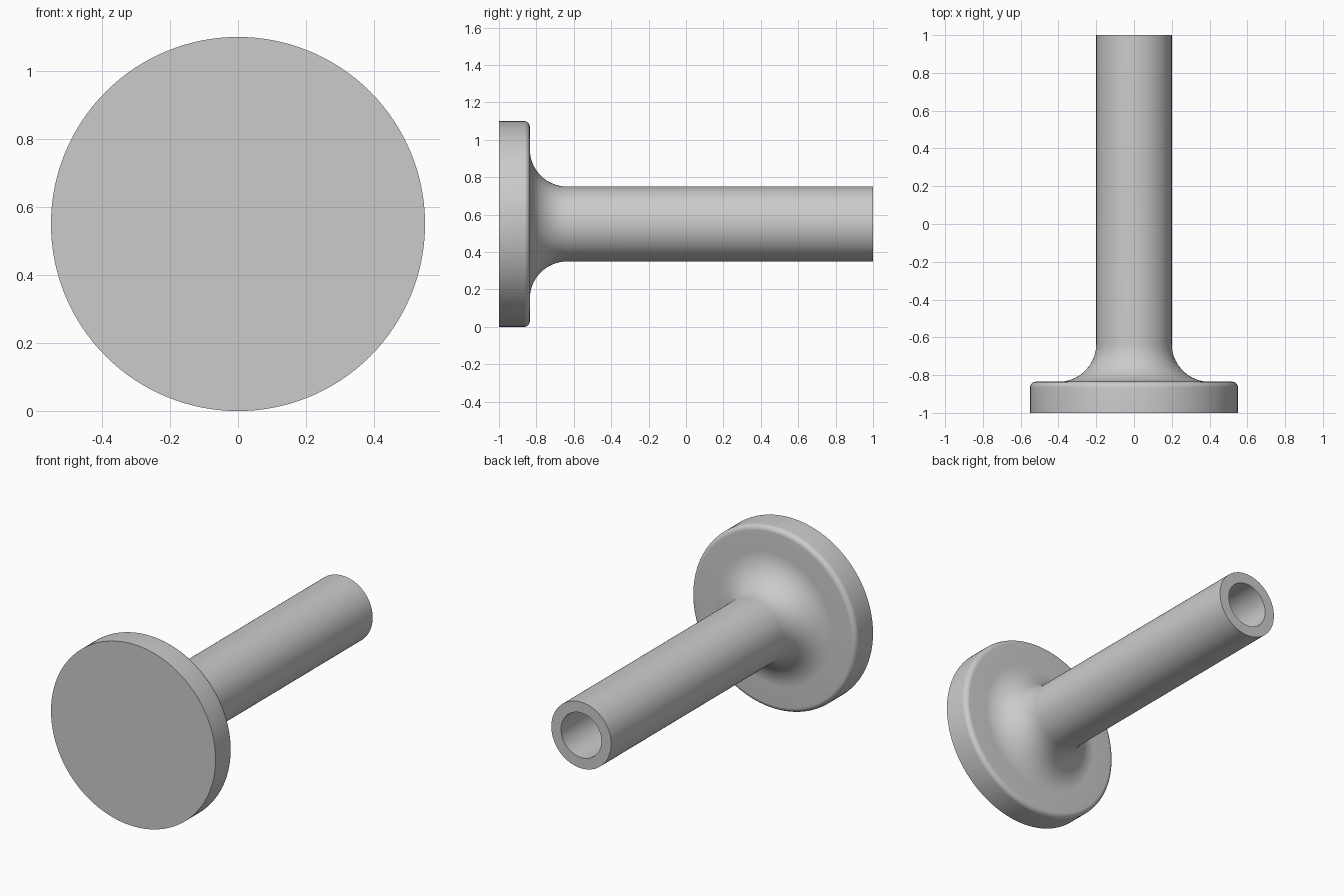
import bpy, bmesh
from math import pi, sin, cos, radians
from mathutils import Vector, Matrix

cube = bpy.data.objects.get("Cube")
if cube:
    bpy.data.objects.remove(cube, do_unlink=True)

SEGMENTS = 128
FLANGE_R, TUBE_R, BORE_R = 0.55, 0.2, 0.135
FRONT, FLANGE_BACK, TUBE_END, BORE_FLOOR = -1.0, -0.835, 1.0, -0.835
ROUND, FILLET = 0.03, 0.2


def arc(r, y, radius, start, end, steps):
    """Points (radius from axis, y) along an arc, angles in degrees."""
    angles = [radians(start + (end - start) * i / steps) for i in range(steps + 1)]
    return [(r + radius * cos(a), y + radius * sin(a)) for a in angles]


# Half section from the front face centre round to the bore floor centre
profile = [(0, FRONT), (FLANGE_R, FRONT)]
profile += arc(FLANGE_R - ROUND, FLANGE_BACK - ROUND, ROUND, 0, 90, 8)
profile += arc(TUBE_R + FILLET, FLANGE_BACK + FILLET, FILLET, 270, 180, 20)
profile += [(TUBE_R, TUBE_END), (BORE_R, TUBE_END), (BORE_R, BORE_FLOOR), (0, BORE_FLOOR)]

# Revolve the section about the long axis
bm = bmesh.new()
verts = [bm.verts.new((r, y, 0)) for r, y in profile]
edges = [bm.edges.new(pair) for pair in zip(verts, verts[1:])]
bmesh.ops.spin(bm, geom=verts + edges, cent=Vector(), axis=Vector((0, 1, 0)),
               angle=2 * pi, steps=SEGMENTS, use_merge=True)
bmesh.ops.remove_doubles(bm, verts=bm.verts, dist=1e-5)
bmesh.ops.recalc_face_normals(bm, faces=bm.faces)
bmesh.ops.transform(bm, matrix=Matrix.Translation((0, 0, FLANGE_R)), verts=bm.verts)

mesh = bpy.data.meshes.new("flanged_tube")
bm.to_mesh(mesh)
bm.free()
tube = bpy.data.objects.new("flanged_tube", mesh)
bpy.context.collection.objects.link(tube)

# Plain grey finish
grey = bpy.data.materials.new("plain grey")
grey.use_nodes = True
colour = (0.6, 0.6, 0.6, 1)
grey.diffuse_color = colour
grey.node_tree.nodes["Principled BSDF"].inputs["Base Color"].default_value = colour
mesh.materials.append(grey)

# Smooth curves with crisp rims
bpy.ops.object.select_all(action="DESELECT")
tube.select_set(True)
bpy.context.view_layer.objects.active = tube
bpy.ops.object.shade_smooth_by_angle(angle=radians(30))
